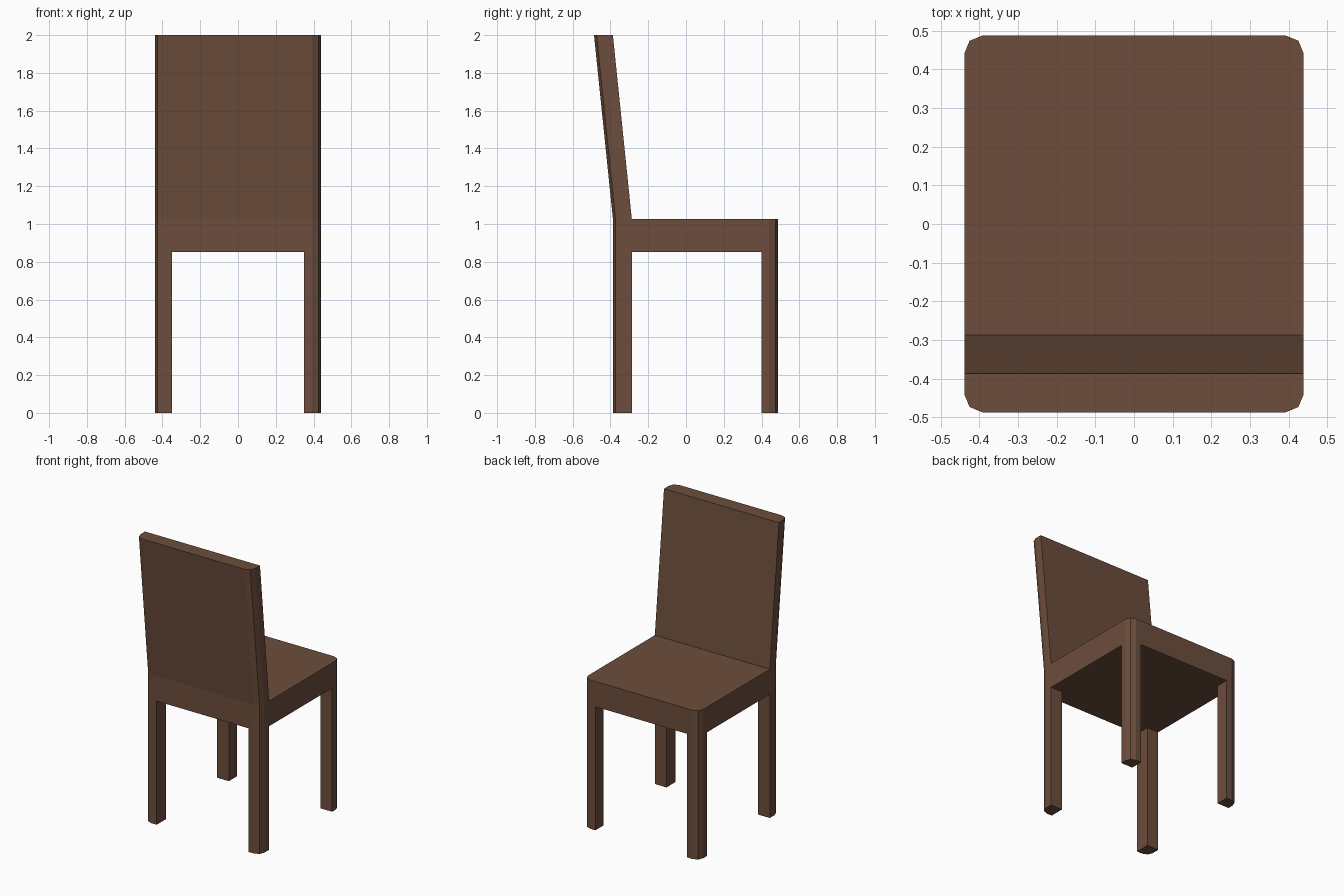
import bpy
import bmesh
from mathutils import Vector

if "Cube" in bpy.data.objects:
    bpy.data.objects.remove(bpy.data.objects["Cube"])

HALF_W, LEG_X = 0.439, 0.35            # outer half width, inner side of legs
BACK, BACK_IN = -0.387, -0.287         # rear legs and backrest, in y
FRONT_IN, FRONT = 0.40, 0.4875         # legs at the open seat edge, in y
SEAT_LOW, SEAT_TOP, TOP = 0.853, 1.027, 2.0
LEAN, ROUND = 0.10, 0.047

bm = bmesh.new()


def near(a, b):
    return abs(a - b) < 1e-4


def pull(faces, dz):
    """Extrude faces vertically and drop the now internal originals."""
    out = bmesh.ops.extrude_face_region(bm, geom=faces)["geom"]
    verts = [g for g in out if isinstance(g, bmesh.types.BMVert)]
    bmesh.ops.translate(bm, verts=verts, vec=(0, 0, dz))
    old = [f for f in faces if f.is_valid]
    if old:
        bmesh.ops.delete(bm, geom=old, context='FACES')


# Seat slab, cut along the inner sides of the legs
bmesh.ops.create_cube(bm, size=1)
for v in bm.verts:
    v.co = Vector((HALF_W if v.co.x > 0 else -HALF_W,
                   FRONT if v.co.y > 0 else BACK,
                   SEAT_TOP if v.co.z > 0 else SEAT_LOW))
for co, no in (((LEG_X, 0, 0), (1, 0, 0)), ((-LEG_X, 0, 0), (1, 0, 0)),
               ((0, BACK_IN, 0), (0, 1, 0)), ((0, FRONT_IN, 0), (0, 1, 0))):
    bmesh.ops.bisect_plane(bm, geom=bm.verts[:] + bm.edges[:] + bm.faces[:],
                           plane_co=co, plane_no=no)

# Four legs pulled down from the corner faces
for face in list(bm.faces):
    c = face.calc_center_median()
    if near(c.z, SEAT_LOW) and abs(c.x) > LEG_X and not BACK_IN < c.y < FRONT_IN:
        pull([face], -SEAT_LOW)

# Backrest pulled up from the rear strip
strip = []
for face in bm.faces:
    c = face.calc_center_median()
    if near(c.z, SEAT_TOP) and c.y < BACK_IN:
        strip.append(face)
pull(strip, TOP - SEAT_TOP)

# Rounded outer corners in two flat steps
corners = []
for e in bm.edges:
    a, b = (v.co for v in e.verts)
    if (not near(a.z, b.z) and near(abs(a.x), HALF_W)
            and (near(a.y, BACK) or near(a.y, FRONT))):
        corners.append(e)
bmesh.ops.bevel(bm, geom=corners, offset=ROUND, offset_type='OFFSET',
                segments=2, profile=0.5, affect='EDGES')

# Lean the backrest
for v in bm.verts:
    if v.co.z > SEAT_TOP + 0.1:
        v.co.y -= LEAN
bmesh.ops.recalc_face_normals(bm, faces=bm.faces[:])

mesh = bpy.data.meshes.new("chair")
bm.to_mesh(mesh)
bm.free()
chair = bpy.data.objects.new("chair", mesh)
bpy.context.collection.objects.link(chair)

wood = bpy.data.materials.new("brown wood")
wood.diffuse_color = (0.15, 0.075, 0.045, 1)
wood.use_nodes = True
wood.node_tree.nodes["Principled BSDF"].inputs["Base Color"].default_value = wood.diffuse_color
mesh.materials.append(wood)
